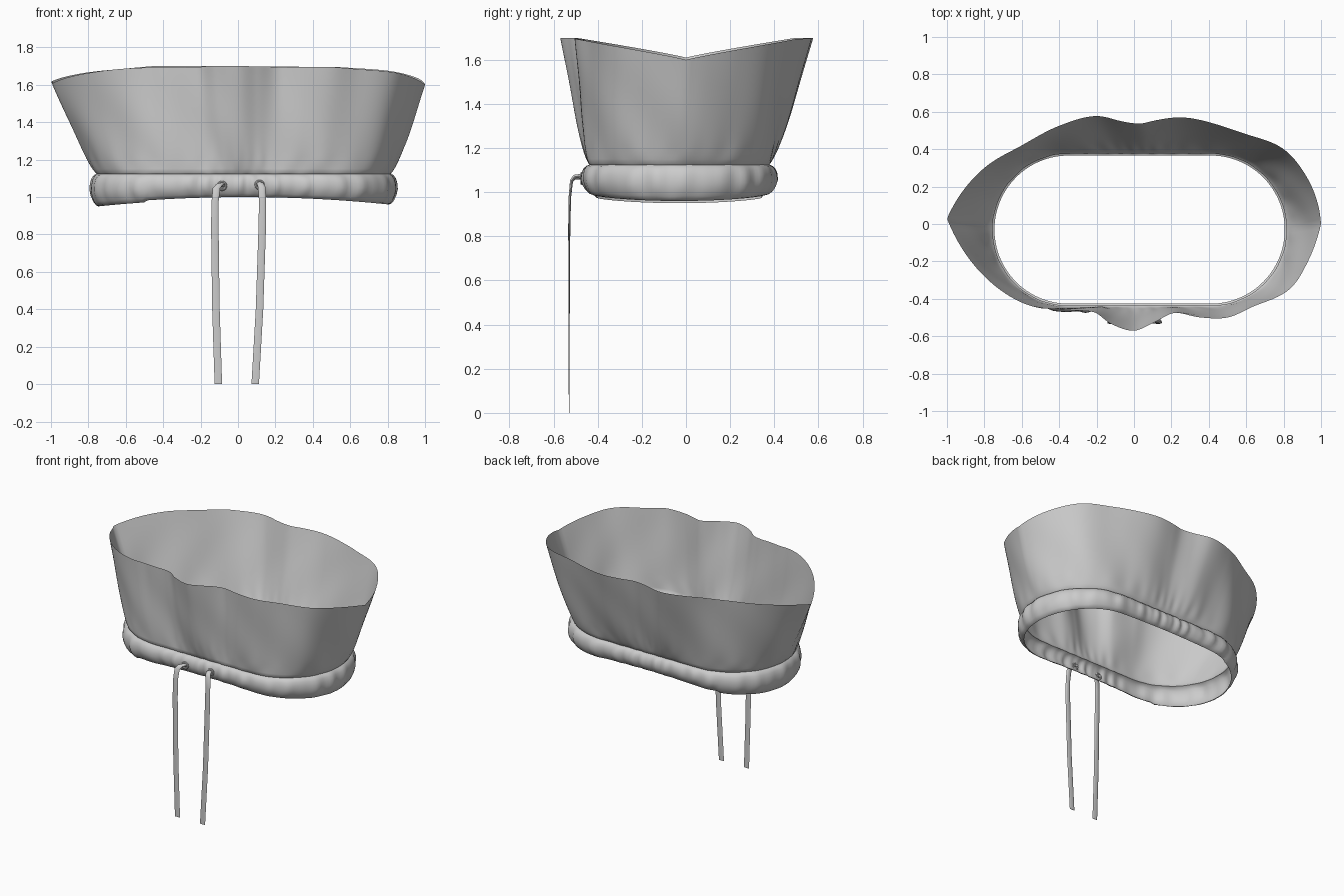
import bpy, math
from math import sin, cos, pi, exp
from mathutils import Vector

if "Cube" in bpy.data.objects:
    bpy.data.objects.remove(bpy.data.objects["Cube"])

N = 240          # columns around the garment
CX, CY = 0.03, -0.03


def make_object(name, verts, faces, angle=50):
    me = bpy.data.meshes.new(name)
    me.from_pydata(verts, [], faces)
    ob = bpy.data.objects.new(name, me)
    bpy.context.collection.objects.link(ob)
    bpy.context.view_layer.objects.active = ob
    ob.select_set(True)
    bpy.ops.object.shade_smooth_by_angle(angle=math.radians(angle))
    ob.select_set(False)
    return ob


def skin(rows, closed_ends=False):
    """Bridge equal-length closed rings into quads."""
    n = len(rows[0])
    verts = [p for r in rows for p in r]
    faces = [(j*n+i, j*n+(i+1) % n, (j+1)*n+(i+1) % n, (j+1)*n+i)
             for j in range(len(rows)-1) for i in range(n)]
    if closed_ends:
        faces += [tuple(reversed(range(n))), tuple(range((len(rows)-1)*n, len(rows)*n))]
    return verts, faces


# Wavy upper hem outline seen from the top, counter-clockwise from +x
HEM = [(1, 0), (.985, .1), (.93, .24), (.8, .40), (.6, .48), (.45, .53), (.25, .57), (.12, .555),
       (.03, .537), (-.07, .55), (-.2, .577), (-.4, .525), (-.6, .42), (-.8, .3), (-.92, .17),
       (-1, .03), (-.92, -.13), (-.8, -.28), (-.6, -.42), (-.5, -.45), (-.4, -.455),
       (-.22, -.47), (-.12, -.535), (0, -.57), (.1, -.53), (.22, -.475), (.36, -.5),
       (.5, -.5), (.64, -.44), (.83, -.35), (.93, -.2)]
POLAR = [(math.atan2(y, x) % (2*pi), math.hypot(x, y)) for x, y in HEM]


def hem_point(t):
    n = len(POLAR)
    k = max(i for i in range(n) if POLAR[i][0] <= t + 1e-9)
    get = lambda i: (POLAR[i % n][0] + 2*pi*(i//n), POLAR[i % n][1])
    (a0, r0), (a1, r1), (a2, r2), (a3, r3) = [get(k+d) for d in (-1, 0, 1, 2)]
    h = a2 - a1
    u = (t - a1)/h
    m1, m2 = (r2-r0)/(a2-a0)*h, (r3-r1)/(a3-a1)*h
    if k == 0 or get(k)[1] > .995:
        m1 = r2 - r1          # keep the pointed side seams
    if get(k+1)[1] > .995:
        m2 = r2 - r1
    r = ((2*u**3-3*u*u+1)*r1 + (u**3-2*u*u+u)*m1
         + (3*u*u-2*u**3)*r2 + (u**3-u*u)*m2)
    x, y = r*cos(t), r*sin(t)
    z = 1.61 + .09*min(1, abs(y)/.5)**.9 - .01*max(x, 0)
    return Vector((x, y, z))


def waist_point(t, off):
    """Stadium-shaped opening, grown outwards by off."""
    s, b = .38, .40 + off
    c, d = abs(cos(t)), abs(sin(t))
    r = b/d if b*c <= s*d else s*c + math.sqrt(b*b - (s*d)**2)
    return CX + r*cos(t), CY + r*sin(t)


def sag(x):
    return -.04*(abs(x - CX)/.78)**2 - (.01 if x < -.5 else 0)


angles = [2*pi*i/N for i in range(N)]

# Puffy gathered drawstring casing
casing = [(-.004, 1.0), (.008, 1.004), (.022, 1.018), (.034, 1.04), (.04, 1.062),
          (.038, 1.085), (.031, 1.105), (.018, 1.119), (.006, 1.124)]
rows = []
for off, z in casing:
    row = []
    for t in angles:
        p = max(0, off)/.04
        pucker = .004*sin(31*t + 2*sin(3*t)) + .003*sin(47*t + 1.3)
        x, y = waist_point(t, off + pucker*p)
        dz = sag(x)*(1.124 - z)/.124 + .004*p*sin(23*t + sin(5*t))
        row.append((x, y, z + dz))
    rows.append(row)

# Flared body above the seam with soft folds fading towards the hem
STEPS = 26
hems = [hem_point(t) for t in angles]
for j in range(STEPS + 1):
    u = j/STEPS
    f = u**.85
    row = []
    for t, top in zip(angles, hems):
        gather = (.005*sin(37*t + 2*sin(4*t)) + .004*sin(22*t))*exp(-7*u)*min(1, u*8)
        fold = .012*sin(11*t + 3*u + 1.5*sin(2*t))*sin(pi*u)
        x, y = waist_point(t, .012 + gather + fold)
        row.append((x + (top.x-x)*f, y + (top.y-y)*f, 1.13 + (top.z-1.13)*u))
    rows.append(row)
make_object("gathered_garment_body", *skin(rows), angle=75)


def eyelet(name, x, z):
    bpy.ops.mesh.primitive_torus_add(location=(x, -.472, z), rotation=(pi/2, 0, 0),
                                     major_radius=.02, minor_radius=.007,
                                     major_segments=24, minor_segments=8)
    bpy.context.object.name = name
    bpy.ops.object.shade_smooth_by_angle()


def drawstring(name, path):
    """Flattened cord; each path entry is x, y, z, half width, half thickness."""
    rings = []
    for i, (x, y, z, w, h) in enumerate(path):
        a, b = path[max(i-1, 0)], path[min(i+1, len(path)-1)]
        tan = Vector((0, b[1]-a[1], b[2]-a[2])).normalized()
        nrm = tan.cross(Vector((1, 0, 0)))
        rings.append([tuple(Vector((x + w*cos(q), y, z)) + nrm*(h*sin(q)))
                      for q in [2*pi*k/10 for k in range(10)]])
    ob = make_object(name, *skin(rings, True))
    ob.data.flip_normals()


# Two eyelets with hanging drawstrings
for side, ex, ez, xs in (("left", -.085, 1.06, (-.1, -.115, -.122, -.124, -.118, -.105)),
                         ("right", .115, 1.065, (.12, .127, .131, .13, .115, .092))):
    eyelet(side + "_eyelet", ex, ez)
    drawstring(side + "_drawstring", [
        (ex, -.455, ez, .014, .01), (ex, -.485, ez+.008, .016, .01),
        (xs[0], -.505, ez+.006, .019, .009), (xs[1], -.519, ez-.012, .02, .007),
        (xs[2], -.526, .98, .019, .006), (xs[3], -.529, .85, .02, .005),
        (xs[4], -.53, .4, .02, .003), (xs[5], -.53, 0, .02, .001)])
